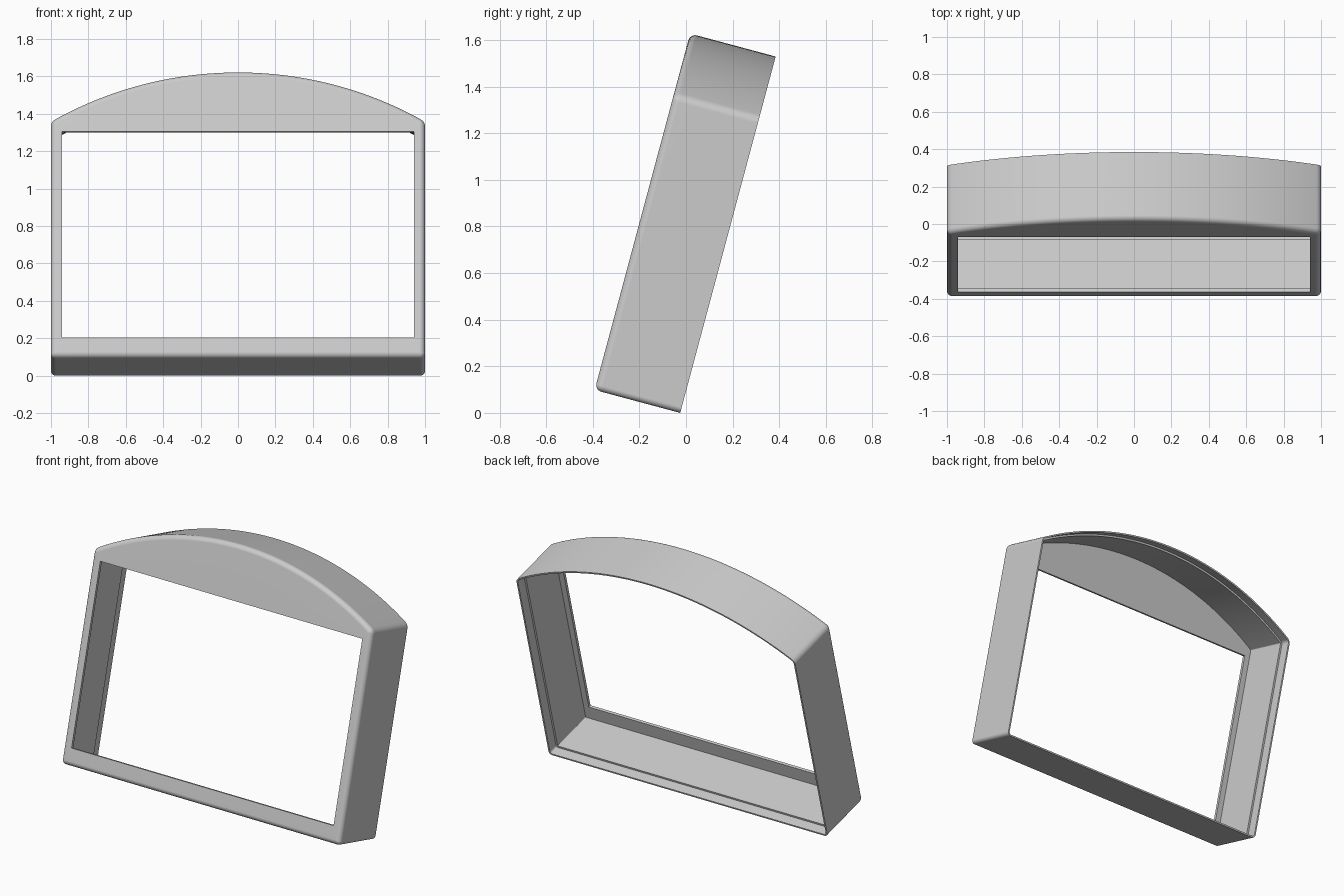
import bpy, bmesh, math

cube = bpy.data.objects.get("Cube")
if cube:
    bpy.data.objects.remove(cube, do_unlink=True)

TILT = math.radians(15)
HEIGHT, DEPTH = 1.583, 0.38          # along the leaning face, and front to back
ARCH_R = 1.968                       # radius of the arched top
ARCH_Z = HEIGHT - ARCH_R             # centre of that arch
ROUND = 0.03                         # rounding of the front rim
WALL, REBATE_WALL = 0.022, 0.010
LIP, REBATE = 0.018, 0.315           # lip thickness, depth where the rebate starts
OPEN_X, OPEN_LOW, OPEN_HIGH = 0.94, 0.11, 1.248
STEPS = 6


def profile(inset):
    """Outline of the frame, moved inward, with small rounded corners."""
    f = max(0.025 - inset, 0.004)
    side, rad = 1 - inset, ARCH_R - inset
    arch = lambda x: ARCH_Z + math.sqrt(rad * rad - x * x)
    half = []
    # bottom corner
    for i in range(STEPS + 1):
        a = math.pi / 2 * (i / STEPS - 1)
        half.append((side - f + f * math.cos(a), inset + f + f * math.sin(a)))
    # shoulder
    top = arch(side)
    p, q, r = (side, top - f), (side, top), (side - f, arch(side - f))
    for i in range(STEPS + 1):
        t = i / STEPS
        half.append(tuple((1 - t) ** 2 * a + 2 * t * (1 - t) * b + t * t * c
                          for a, b, c in zip(p, q, r)))
    # arched top, up to just before the middle
    end = math.asin((side - f) / rad)
    for i in range(1, 28):
        a = end * (1 - i / 28)
        half.append((rad * math.sin(a), ARCH_Z + rad * math.cos(a)))
    return half + [(0, ARCH_Z + rad)] + [(-x, z) for x, z in reversed(half)]


def opening():
    """Rectangular window, point for point with the outline."""
    return [(max(-OPEN_X, min(OPEN_X, x)), OPEN_HIGH if z > 0.7 else OPEN_LOW)
            for x, z in profile(ROUND)]


# Rings run from the window, over the outside, to the inside and back
rings = [(opening(), 0)]
for i in range(STEPS + 1):
    a = math.pi / 2 * i / STEPS
    rings.append((profile(ROUND * (1 - math.sin(a))), ROUND * (1 - math.cos(a))))
rings += [(profile(0), DEPTH),
          (profile(REBATE_WALL), DEPTH),
          (profile(REBATE_WALL), REBATE),
          (profile(WALL), REBATE),
          (profile(WALL), LIP),
          (opening(), LIP)]

bm = bmesh.new()
loops = [[bm.verts.new((x, d, z)) for x, z in pts] for pts, d in rings]
for k, ring in enumerate(loops):
    nxt = loops[(k + 1) % len(loops)]
    for i in range(len(ring)):
        j = (i + 1) % len(ring)
        bm.faces.new((ring[i], ring[j], nxt[j], nxt[i]))
bmesh.ops.remove_doubles(bm, verts=bm.verts, dist=0.0001)
bmesh.ops.recalc_face_normals(bm, faces=bm.faces)
mesh = bpy.data.meshes.new("bezel_frame")
bm.to_mesh(mesh)
bm.free()

# Lean the frame back and stand it on the ground
frame = bpy.data.objects.new("bezel_frame", mesh)
bpy.context.collection.objects.link(frame)
frame.rotation_euler.x = -TILT
frame.location = (0, -0.392, DEPTH * math.sin(TILT))

grey = bpy.data.materials.new("light_grey_plastic")
grey.use_nodes = True
colour = (0.6, 0.6, 0.6, 1)
grey.diffuse_color = colour
grey.node_tree.nodes["Principled BSDF"].inputs["Base Color"].default_value = colour
mesh.materials.append(grey)

# Smooth roundings, crisp edges, flat large faces
bpy.ops.object.select_all(action='DESELECT')
frame.select_set(True)
bpy.context.view_layer.objects.active = frame
bpy.ops.object.shade_smooth_by_angle(angle=math.radians(30))
weighted = frame.modifiers.new("weighted_normals", 'WEIGHTED_NORMAL')
weighted.keep_sharp = True
